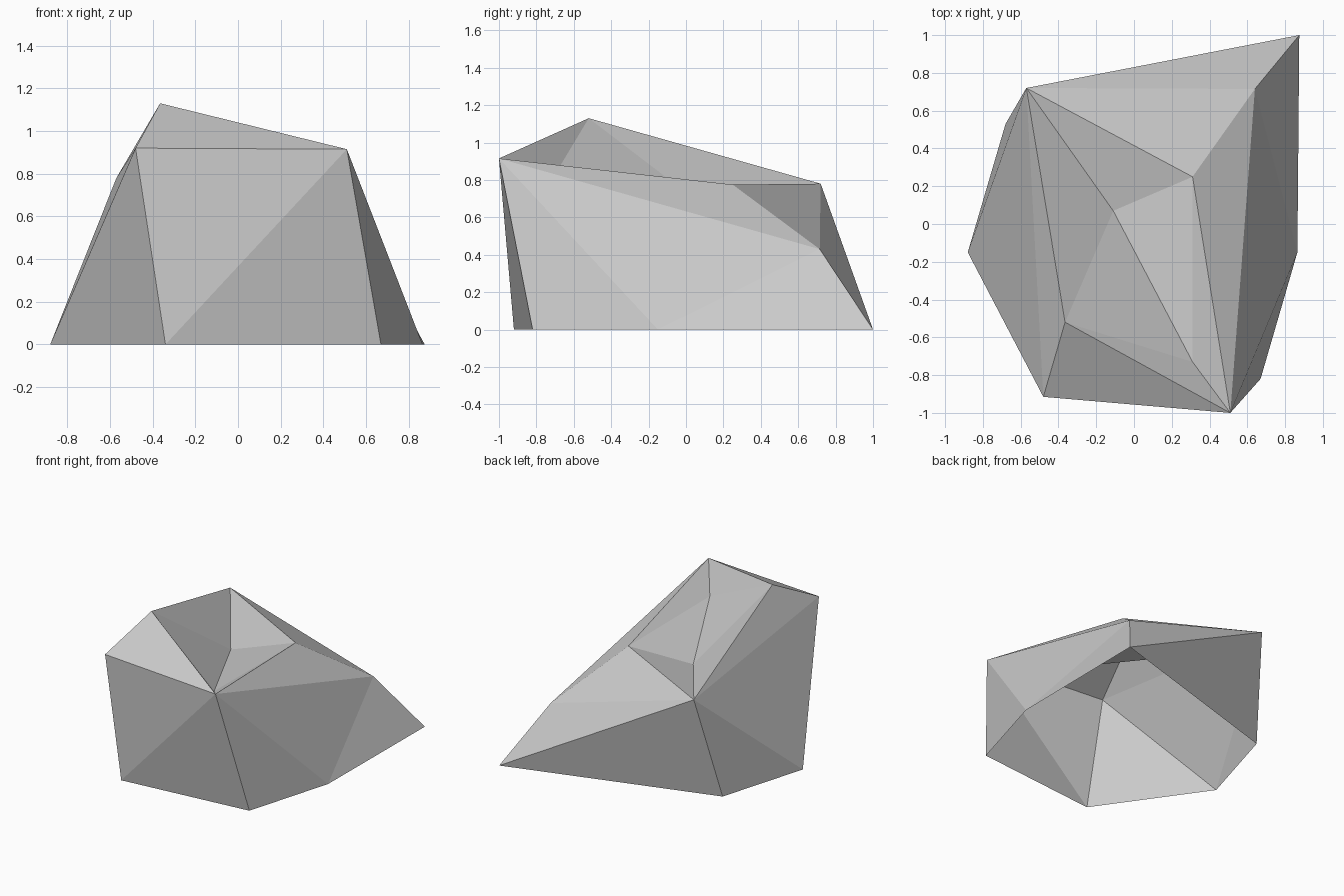
import bpy
import bmesh

# Remove the default cube
cube = bpy.data.objects.get("Cube")
if cube:
    bpy.data.objects.remove(cube, do_unlink=True)

# Stone colour
stone = bpy.data.materials.new("stone_grey")
stone.use_nodes = True
grey = (0.6, 0.6, 0.6, 1.0)
stone.diffuse_color = grey
stone.node_tree.nodes["Principled BSDF"].inputs["Base Color"].default_value = grey

# Corners of the boulder, named by where they sit
corners = {
    # ground ring
    "ground_left": (-0.88, -0.15, 0), "ground_front": (-0.34, -0.92, 0),
    "ground_corner": (0.67, -0.82, 0), "ground_side": (0.865, -0.15, 0),
    "ground_tail": (0.875, 1.0, 0), "ground_rear": (-0.68, 0.53, 0),
    # upper rim
    "brow_left": (-0.48, -0.915, 0.92), "brow_right": (0.51, -1.0, 0.915),
    "peak": (-0.365, -0.52, 1.13), "rear_tip": (-0.57, 0.72, 0.78),
    "ridge": (0.31, 0.25, 0.775), "shoulder": (0.64, 0.715, 0.43),
    # hollow in the top
    "hollow_rear": (-0.11, 0.07, 0.68), "hollow_front": (0.31, -0.73, 0.78),
}

# Each facet is a fan: a hub corner joined to a run of neighbouring corners
fans = [
    # front, side and overhanging rear walls
    ("brow_right", "brow_left ground_front ground_corner ground_side shoulder ridge"),
    ("ground_side", "ground_tail shoulder"),
    ("rear_tip", "ridge shoulder ground_tail ground_rear ground_left brow_left peak hollow_rear ridge"),
    ("brow_left", "ground_left ground_front"),
    # top around the hollow
    ("peak", "brow_left brow_right hollow_front hollow_rear"),
    ("hollow_front", "brow_right ridge hollow_rear"),
]

# Faceted boulder shell, open underneath
bm = bmesh.new()
vert = {name: bm.verts.new(co) for name, co in corners.items()}
for hub, run in fans:
    names = run.split()
    for a, b in zip(names, names[1:]):
        bm.faces.new((vert[hub], vert[a], vert[b]))
bmesh.ops.recalc_face_normals(bm, faces=bm.faces[:])
bm.normal_update()
if sum(f.normal.z * f.calc_area() for f in bm.faces) < 0:
    bmesh.ops.reverse_faces(bm, faces=bm.faces[:])

mesh = bpy.data.meshes.new("boulder")
bm.to_mesh(mesh)
bm.free()
mesh.materials.append(stone)
boulder = bpy.data.objects.new("boulder", mesh)
bpy.context.collection.objects.link(boulder)
